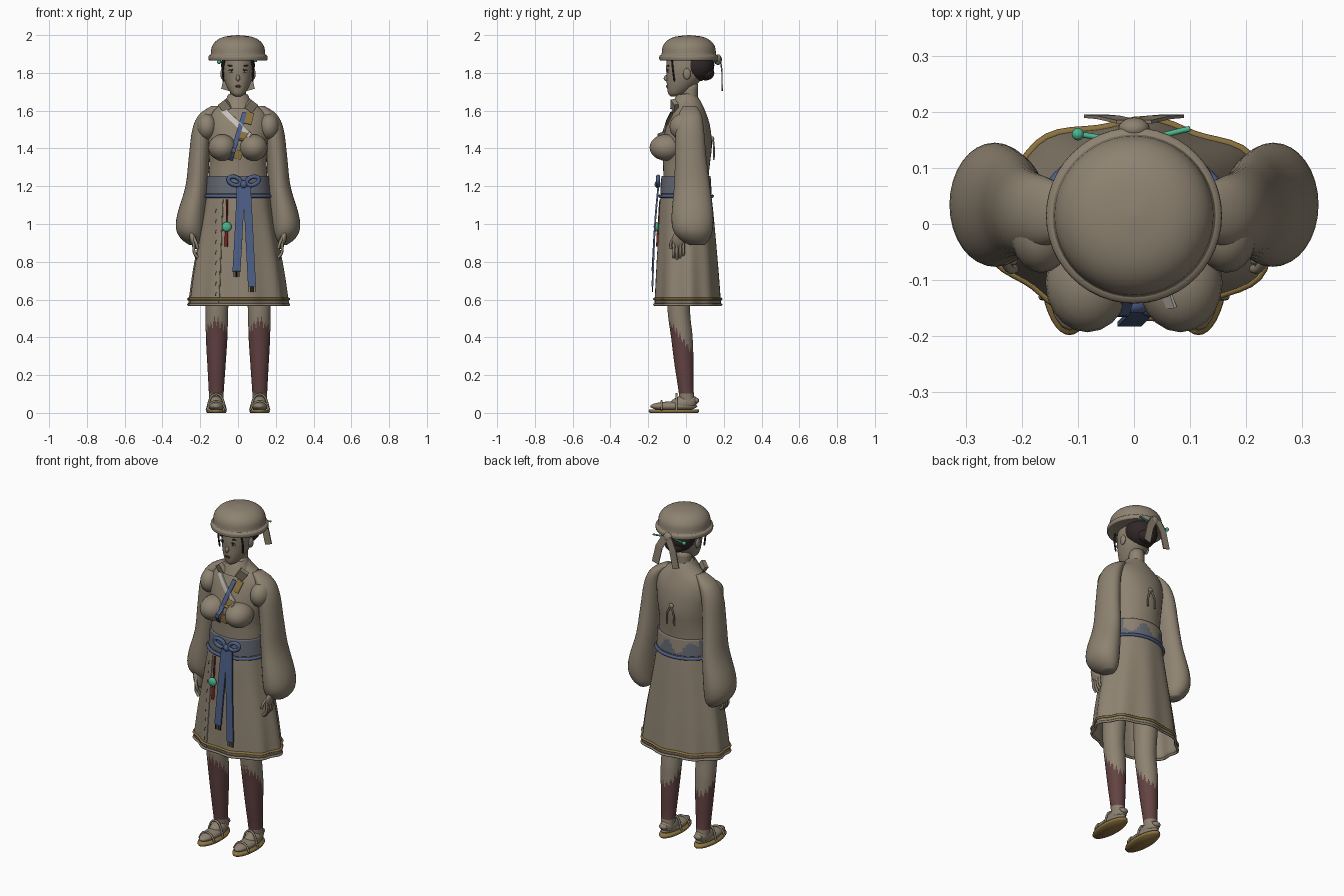
import bpy, bmesh
from math import sin, cos, pi, atan2
from mathutils import Vector, Matrix, Euler
from mathutils.bvhtree import BVHTree

cube = bpy.data.objects.get("Cube")
if cube:
    bpy.data.objects.remove(cube)


def material(name, r, g, b):
    m = bpy.data.materials.new(name)
    m.use_nodes = True
    m.diffuse_color = (r, g, b, 1)
    m.node_tree.nodes["Principled BSDF"].inputs["Base Color"].default_value = (r, g, b, 1)
    return m


CLOTH = material("taupe", .27, .225, .165)
BLUE = material("blue", .075, .115, .24)
SLATE = material("slate", .13, .14, .17)
WINE = material("wine", .125, .055, .055)
GOLD = material("gold", .26, .17, .05)
GREEN = material("jade", .07, .46, .27)
PALE = material("pale", .6, .57, .52)
HAIR = material("dark_brown", .03, .02, .02)
RED = material("red", .2, .018, .014)
SIDES = ((-1, "right"), (1, "left"))


def finish(name, bm, mats, smooth=True):
    bmesh.ops.recalc_face_normals(bm, faces=bm.faces)
    for f in bm.faces:
        f.smooth = smooth
    me = bpy.data.meshes.new(name)
    bm.to_mesh(me)
    bm.free()
    for m in mats:
        me.materials.append(m)
    ob = bpy.data.objects.new(name, me)
    bpy.context.collection.objects.link(ob)
    return ob


def spline(keys, n):
    out = []
    for i in range(len(keys) - 1):
        a, b, c, d = (keys[min(max(i + k, 0), len(keys) - 1)] for k in (-1, 0, 1, 2))
        for j in range(n):
            t = j / n
            out.append([q + .5 * t * (r - p + t * (2 * p - 5 * q + 4 * r - s + t * (3 * (q - r) + s - p)))
                        for p, q, r, s in zip(a, b, c, d)])
    return out + [list(keys[-1])]


def loft(name, keys, mats, seg=40, n=4, ripple=0, caps=True, rule=None):
    """Skin elliptical rings given as (z, centre x, centre y, radius x, radius y)."""
    bm = bmesh.new()
    rows = spline(keys, n)
    rings = []
    for i, (z, cx, cy, rx, ry) in enumerate(rows):
        ring = []
        for k in range(seg):
            a = 2 * pi * k / seg
            w = 1 + ripple * i / (len(rows) - 1) * sin(9 * a + 1)
            ring.append(bm.verts.new((cx + rx * w * cos(a), cy + ry * w * sin(a), z)))
        rings.append(ring)
    for lo, hi in zip(rings, rings[1:]):
        for k in range(seg):
            m = (k + 1) % seg
            f = bm.faces.new((lo[k], lo[m], hi[m], hi[k]))
            if rule:
                f.material_index = rule(f.calc_center_median())
    if caps:
        bm.faces.new(rings[0])
        bm.faces.new(rings[-1])
    return finish(name, bm, mats)


def blob(name, loc, size, mat, rot=(0, 0, 0), seg=20):
    bm = bmesh.new()
    bmesh.ops.create_uvsphere(bm, u_segments=seg, v_segments=seg // 2 + 2, radius=1,
                              matrix=Matrix.LocRotScale(Vector(loc), Euler(rot), Vector(size)))
    return finish(name, bm, [mat])


def block(name, loc, size, mat, rot=(0, 0, 0)):
    bm = bmesh.new()
    bmesh.ops.create_cube(bm, size=1, matrix=Matrix.LocRotScale(Vector(loc), Euler(rot), Vector(size)))
    return finish(name, bm, [mat], False)


def tube(name, pts, r, mat, closed=False):
    cu = bpy.data.curves.new(name, "CURVE")
    cu.dimensions, cu.bevel_depth, cu.bevel_resolution, cu.use_fill_caps = "3D", r, 2, True
    sp = cu.splines.new("POLY")
    path = pts if closed else spline(pts, 5)
    sp.points.add(len(path) - 1)
    for p, q in zip(sp.points, path):
        p.co = (*q, 1)
    sp.use_cyclic_u = closed
    cu.materials.append(mat)
    ob = bpy.data.objects.new(name, cu)
    bpy.context.collection.objects.link(ob)
    return ob


def strip(name, path, across, mat, thick=.006):
    """Flat band along a path, widened along the across vector."""
    bm = bmesh.new()
    v = Vector(across) / 2
    pairs = [(bm.verts.new(Vector(p) - v), bm.verts.new(Vector(p) + v)) for p in path]
    for (a, b), (c, d) in zip(pairs, pairs[1:]):
        bm.faces.new((a, b, d, c))
    ob = finish(name, bm, [mat], False)
    mod = ob.modifiers.new("thickness", "SOLIDIFY")
    mod.thickness, mod.offset = thick, 0
    return ob


def drape(trees, a, b, n=12, gap=.005):
    """Points from a to b in x and z, laid on the front of the given surfaces."""
    out = []
    for i in range(n + 1):
        x, z = (p + (q - p) * i / n for p, q in zip(a, b))
        hits = [t.ray_cast(Vector((x, -1, z)), Vector((0, 1, 0)))[0] for t in trees]
        out.append((x, min([h.y for h in hits if h] or [-.1]) - gap, z))
    return out


def tree(ob):
    return BVHTree.FromPolygons([v.co for v in ob.data.vertices], [p.vertices for p in ob.data.polygons])


# Torso and skirt
torso = loft("torso", [(1.69, 0, .01, .042, .042), (1.645, 0, .015, .08, .065), (1.59, 0, .015, .15, .09),
                       (1.52, 0, .012, .168, .115), (1.42, 0, .005, .16, .132), (1.33, 0, .003, .152, .125),
                       (1.25, 0, 0, .155, .12), (1.13, 0, 0, .158, .12)], [CLOTH])
front = [tree(torso)]
for s, side in SIDES:
    bust = blob(side + "_bust", (s * .083, -.105, 1.405), (.075, .088, .07), CLOTH)
    front.append(tree(bust))
skirt_keys = [(1.18, 0, 0, .166, .13), (1.1, 0, 0, .176, .14), (.95, 0, .003, .203, .15),
              (.75, 0, .006, .24, .163), (.57, 0, .008, .264, .173)]
skirt = loft("skirt", skirt_keys, [CLOTH], seg=72, ripple=.035, caps=False)
skirt.modifiers.new("thickness", "SOLIDIFY").thickness = .006
skirt_tree = [tree(skirt)]
for name, z, r, mat in (("hem_gold_trim", .603, .007, GOLD), ("hem_edge", .573, .007, CLOTH)):
    ring = [(.262 * (1 + .034 * sin(9 * a + 1)) * cos(a), .008 + .173 * (1 + .034 * sin(9 * a + 1)) * sin(a), z)
            for a in (2 * pi * k / 72 for k in range(72))]
    tube(name, ring, r, mat, True)
tube("skirt_overlap_edge", drape(skirt_tree, (-.08, 1.13), (-.1, .58), gap=0), .003, CLOTH)
for i in range(9):
    z = 1.08 - i * .055
    tube("skirt_stitch", drape(skirt_tree, (-.115, z), (-.12, z - .022), 2, 0), .0015, HAIR)

# Waist sash, cord and bow


def sash_rule(c):
    worn = c.y > .07 and c.z > 1.205 + .035 * sin(c.x * 45)
    return 1 if worn else 0


loft("waist_sash", [(1.255, 0, 0, .163, .13), (1.21, 0, 0, .166, .133), (1.16, 0, 0, .17, .136)],
     [SLATE, CLOTH], seg=64, n=6, rule=sash_rule)
tube("waist_cord", [(.172 * cos(a), .139 * sin(a), 1.147) for a in (2 * pi * k / 48 for k in range(48))],
     .009, BLUE, True)
for cx, tilt in ((-.018, .35), (.078, -.35)):
    loop = []
    for k in range(24):
        a = 2 * pi * k / 24
        x, z = .034 * cos(a), .021 * sin(a)
        loop.append((cx + x * cos(tilt) + z * sin(tilt), -.148, 1.228 - x * sin(tilt) + z * cos(tilt)))
    tube("bow_loop", loop, .011, BLUE, True)
blob("bow_knot", (.03, -.15, 1.21), (.02, .016, .02), BLUE)
for x0, x1, end in ((.015, -.008, .75), (.046, .074, .67)):
    path = spline([(x0, -.146, 1.205), (x0 * .6 + x1 * .4, -.164, 1.0), (x1, -.178, end)], 5)
    strip("bow_tail", path, (.042, 0, 0), BLUE, .009)
    for k in range(5):
        x = x1 - .017 + k * .0085
        tube("tail_fringe", [(x, -.178, end), (x, -.178, end - .03)], .002, GOLD if k % 2 else HAIR)

# Hanging jade charm
tube("charm_cord", drape(skirt_tree, (-.058, 1.13), (-.06, .99), gap=.006), .005, RED)
tube("charm_tassel", drape(skirt_tree, (-.06, .98), (-.063, .88), gap=.006), .009, RED)
blob("charm_bead", (-.06, -.157, .985), (.026, .014, .026), GREEN)

# Crossed chest bands and collar
strip("pale_lapel", drape(front, (-.08, 1.605), (.065, 1.465)), (.018, 0, .024), PALE)
strip("blue_lapel", drape(front, (.035, 1.59), (-.04, 1.34), gap=.008), (.024, 0, -.006), BLUE)
for top, low in (((.066, 1.59), (.05, 1.53)), ((.037, 1.485), (.023, 1.44)), ((.008, 1.39), (-.006, 1.345))):
    strip("gold_lapel_patch", drape(front, top, low, 5), (.04, 0, -.01), GOLD)
loft("collar", [(1.685, 0, .005, .052, .052), (1.655, 0, .0, .066, .065), (1.61, 0, -.005, .09, .08)],
     [CLOTH], caps=False)
for s, side in SIDES:
    block(side + "_collar_flap", (s * .068, -.06, 1.625), (.05, .025, .055), CLOTH, (.3, s * .6, s * .5))

# Small tied cord on the back
blob("back_knot", (0, .14, 1.45), (.014, .01, .014), CLOTH)
for s, side in SIDES:
    tube(side + "_back_cord", [(0, .143, 1.45), (s * .022, .148, 1.4), (s * .025, .147, 1.34)], .005, CLOTH)

# Sleeves, hands, legs and sandals


def leg_rule(c):
    jag = abs((atan2(c.y + .03, abs(c.x) - .115) * 18 / (2 * pi)) % 1 - .5)
    return 1 if .1 < c.z < .39 - 1.3 * (c.y + .02) + .09 * (jag - .25) else 0


for s, side in SIDES:
    sleeve = [(1.625, .115, .02, .025, .035), (1.58, .16, .022, .045, .06), (1.5, .19, .02, .052, .075),
              (1.35, .206, .025, .055, .083), (1.2, .218, .032, .06, .095), (1.05, .245, .034, .077, .11),
              (.97, .25, .036, .077, .105), (.92, .24, .045, .06, .08), (.89, .23, .06, .03, .04)]
    loft(side + "_sleeve", [(z, s * x, y, rx, ry) for z, x, y, rx, ry in sleeve], [CLOTH], seg=32)
    blob(side + "_shoulder_puff", (s * .165, -.015, 1.515), (.055, .072, .07), CLOTH)
    blob(side + "_palm", (s * .237, -.04, .915), (.017, .034, .05), CLOTH, (0, s * .3, 0))
    for k in range(4):
        y = -.065 + k * .017
        tube(side + "_finger", [(s * .235, y, .9), (s * .232, y, .85), (s * .213, y, .815 + .008 * abs(k - 1))],
             .0075, CLOTH)
    tube(side + "_thumb", [(s * .235, -.06, .93), (s * .222, -.08, .9), (s * .213, -.08, .87)], .008, CLOTH)
    leg = [(.75, .11, -.03, .068, .07), (.55, .112, -.038, .06, .06), (.4, .113, -.022, .057, .057),
           (.25, .114, -.01, .048, .05), (.12, .115, 0, .04, .04), (.04, .115, .01, .036, .042)]
    loft(side + "_leg", [(z, s * x, y, rx, ry) for z, x, y, rx, ry in leg], [CLOTH, WINE],
         seg=72, n=12, rule=leg_rule)
    blob(side + "_foot", (s * .115, -.065, .035), (.044, .125, .026), CLOTH)
    blob(side + "_instep", (s * .115, -.015, .05), (.041, .08, .042), CLOTH, (.25, 0, 0))
    loft(side + "_sandal_sole", [(0, s * .115, -.064, .05, .128), (.008, s * .115, -.064, .054, .134),
                                 (.018, s * .115, -.064, .052, .132)], [GOLD], n=1)
    for y, h in ((-.13, .062), (-.05, .1)):
        tube(side + "_sandal_strap", [(s * .115 - .05, y, .015), (s * .115 - .03, y, h * .8), (s * .115, y, h),
                                      (s * .115 + .03, y, h * .8), (s * .115 + .05, y, .015)], .006, CLOTH)
    blob(side + "_heel_tie", (s * .115, .052, .065), (.025, .018, .016), CLOTH)

# Head and face
loft("neck", [(1.74, 0, .02, .043, .043), (1.6, 0, .02, .043, .043)], [CLOTH], seg=24)
head = loft("head", [(1.675, 0, -.062, .012, .018), (1.69, 0, -.05, .036, .044), (1.73, 0, -.027, .06, .074),
                     (1.78, 0, -.006, .077, .097), (1.83, 0, 0, .083, .105), (1.89, 0, 0, .08, .1)], [CLOTH])
face = [tree(head)]


def face_spot(name, x, z, w, h, mat, gap=0, tilt=0):
    blob(name, drape(face, (x, z), (x, z), 1, gap)[0], (w, .004, h), mat, (0, tilt, 0), 12)


blob("nose", (0, -.102, 1.772), (.011, .016, .017), CLOTH, (-.3, 0, 0))
face_spot("upper_lip", 0, 1.731, .018, .004, WINE)
face_spot("lower_lip", 0, 1.724, .014, .005, WINE)
for s, side in SIDES:
    face_spot(side + "_eye", s * .034, 1.808, .015, .007, PALE)
    face_spot(side + "_iris", s * .034, 1.808, .007, .007, HAIR, .002)
    face_spot(side + "_lash", s * .035, 1.816, .018, .003, HAIR, .002, s * .15)
    face_spot(side + "_brow", s * .036, 1.837, .02, .004, HAIR, 0, -s * .15)
    blob(side + "_ear", (s * .083, .005, 1.795), (.01, .02, .03), CLOTH)
    tube(side + "_hair_strand", [(s * .07, -.075, 1.875), (s * .08, -.07, 1.82), (s * .077, -.062, 1.755)],
         .005, HAIR)

# Hair, pin, hat and ribbon
blob("hair", (0, .06, 1.84), (.09, .09, .085), HAIR)
blob("hair_roll", (0, .105, 1.8), (.06, .045, .04), HAIR)
tube("jade_hairpin", [(-.1, .16, 1.858), (0, .15, 1.86), (.1, .17, 1.862)], .005, GREEN)
blob("hairpin_bead", (-.1, .16, 1.858), (.011, .011, .011), GREEN)
hat = [(1.872, .13), (1.866, .15), (1.872, .156), (1.888, .156), (1.895, .148), (1.9, .144), (1.94, .138),
       (1.972, .113), (1.992, .07), (2.0, .002)]
loft("hat", [(z, 0, .015, r, r) for z, r in hat], [CLOTH], seg=48, n=3)
blob("ribbon_knot", (0, .17, 1.87), (.028, .02, .028), CLOTH)
for s, side in SIDES:
    strip(side + "_ribbon_tail", [(s * .01, .182, 1.875), (s * .045, .19, 1.81), (s * .068, .192, 1.71)],
          (.042, 0, s * .012), CLOTH)
